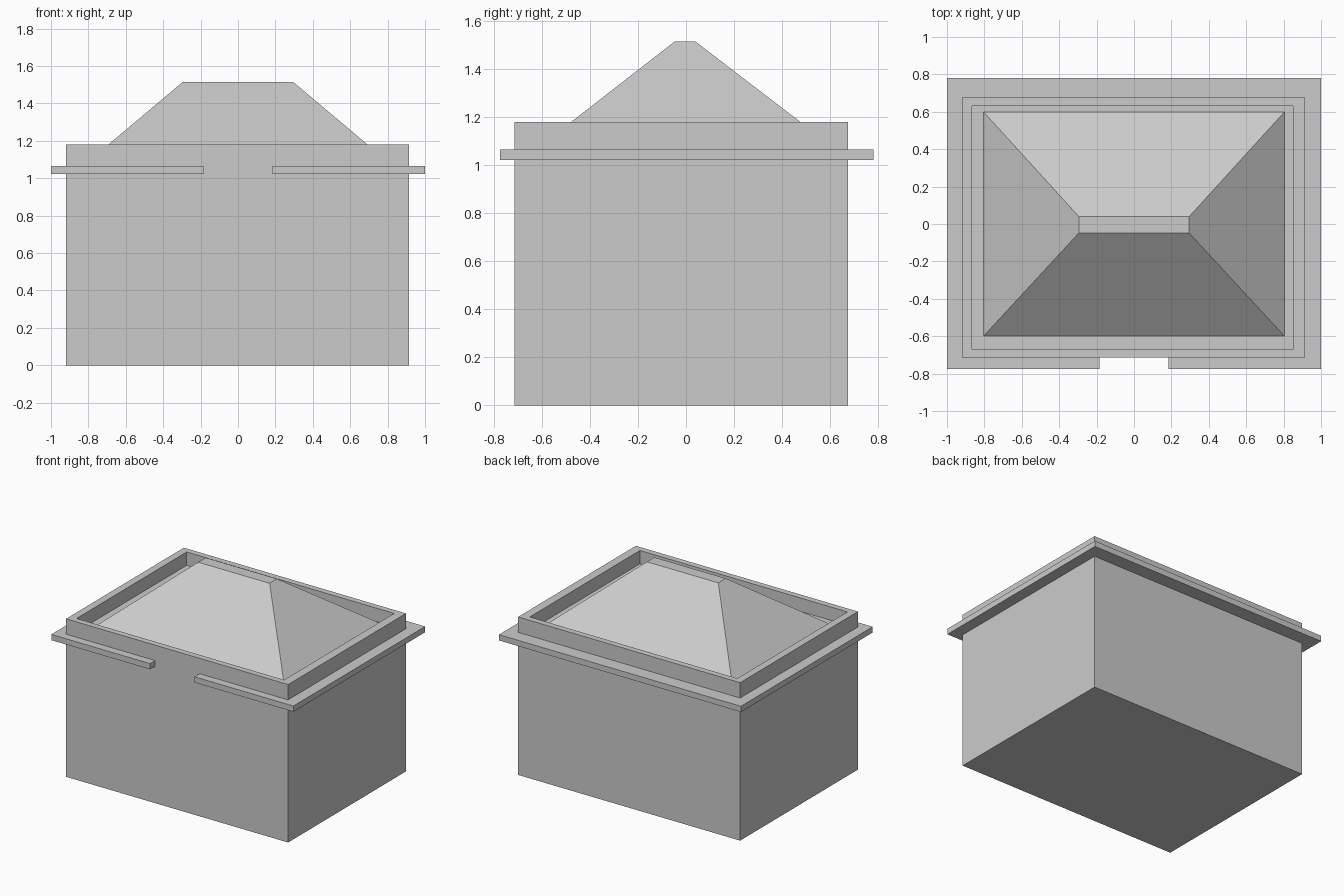
import bpy, bmesh

if "Cube" in bpy.data.objects:
    bpy.data.objects.remove(bpy.data.objects["Cube"])


def rect(bm, x0, x1, y0, y1, z):
    return [bm.verts.new((x, y, z)) for x, y in ((x0, y0), (x1, y0), (x1, y1), (x0, y1))]


def bridge(bm, a, b, closed=True):
    n = len(a)
    for i in range(n if closed else n - 1):
        j = (i + 1) % n
        bm.faces.new((a[i], a[j], b[j], b[i]))


def finish(bm, name):
    bmesh.ops.recalc_face_normals(bm, faces=bm.faces)
    mesh = bpy.data.meshes.new(name)
    bm.to_mesh(mesh)
    bm.free()
    obj = bpy.data.objects.new(name, mesh)
    bpy.context.collection.objects.link(obj)
    return obj


def stacked(name, rings):
    """Closed solid skinned through a series of rectangles."""
    bm = bmesh.new()
    loops = [rect(bm, *r) for r in rings]
    for a, b in zip(loops, loops[1:]):
        bridge(bm, a, b)
    bm.faces.new(loops[0])
    bm.faces.new(loops[-1])
    return finish(bm, name)


OUTER = (-0.92, 0.915, -0.715, 0.675)
INNER = (-0.865, 0.85, -0.67, 0.63)
FLOOR = 1.08

# Walls with a parapet rim and recessed flat roof
stacked("walls", [(*OUTER, 0), (*OUTER, 1.18), (*INNER, 1.18), (*INNER, FLOOR)])

# Hipped roof with a narrow flat ridge
EAVES = (-0.805, 0.805, -0.6, 0.6)
stacked("hipped_roof", [(*EAVES, FLOOR), (*EAVES, 1.086),
                        (-0.295, 0.295, -0.048, 0.04, 1.515)])

# Cornice ledge around the walls, with a gap at the front
bm = bmesh.new()
GAP = 0.184
x0, x1, y0, y1 = OUTER
inner = [(GAP, y0), (x1, y0), (x1, y1), (x0, y1), (x0, y0), (-GAP, y0)]
outer = [(GAP, -0.775), (1, -0.775), (1, 0.78), (-1, 0.78), (-1, -0.775), (-GAP, -0.775)]
z_low, z_high = 1.022, 1.065
il, ol, oh, ih = [[bm.verts.new((x, y, z)) for x, y in path]
                  for path, z in ((inner, z_low), (outer, z_low), (outer, z_high), (inner, z_high))]
for a, b in ((il, ol), (ol, oh), (oh, ih), (ih, il)):
    bridge(bm, a, b, closed=False)
for i in (0, -1):
    bm.faces.new((il[i], ol[i], oh[i], ih[i]))
finish(bm, "cornice_ledge")
